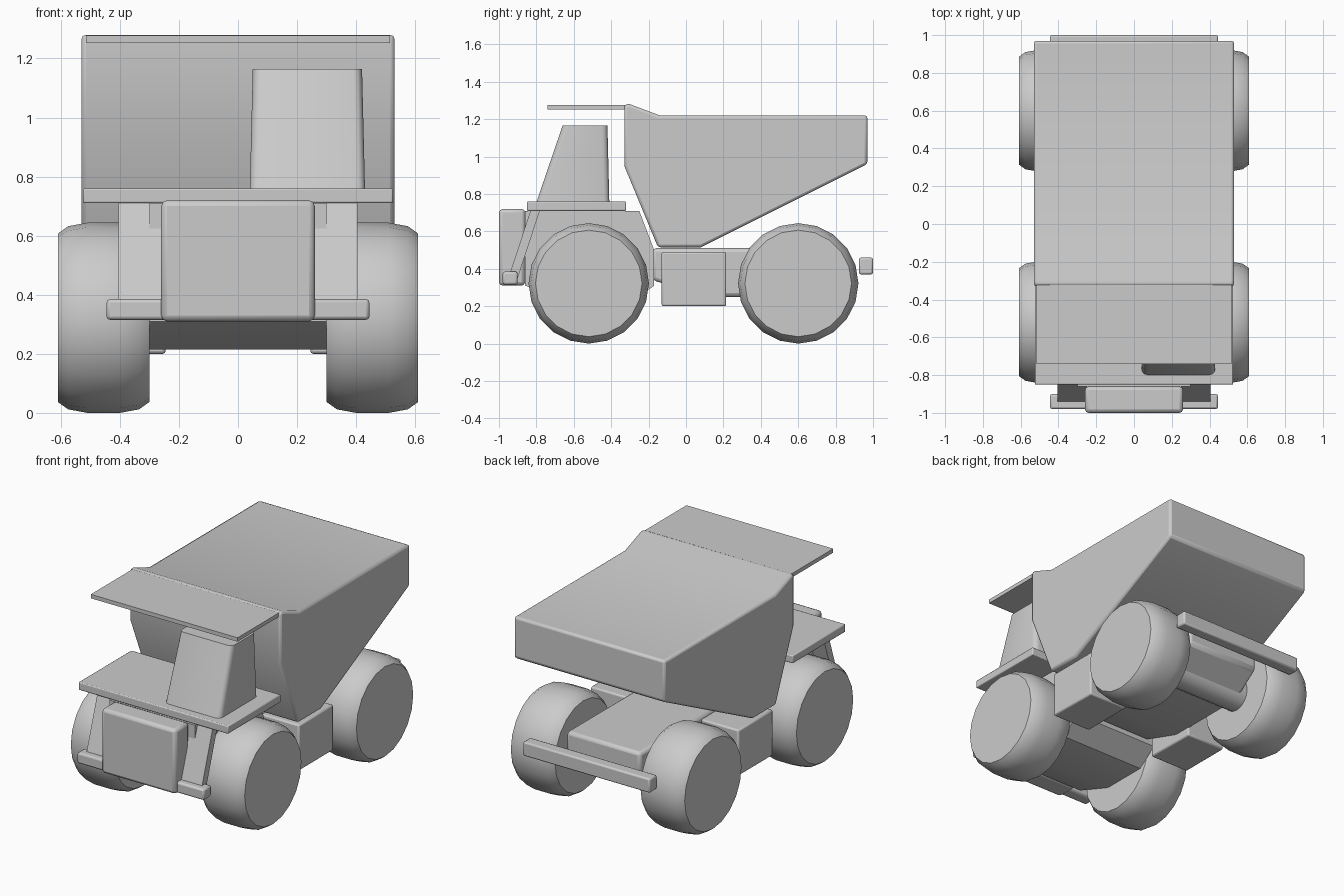
import bpy, bmesh, math
from mathutils import Vector

if "Cube" in bpy.data.objects:
    bpy.data.objects.remove(bpy.data.objects["Cube"])


def finish(name, bm, bevel=0.0, angle=35, segments=2):
    bmesh.ops.recalc_face_normals(bm, faces=bm.faces[:])
    me = bpy.data.meshes.new(name)
    bm.to_mesh(me)
    bm.free()
    ob = bpy.data.objects.new(name, me)
    bpy.context.collection.objects.link(ob)
    if bevel:
        m = ob.modifiers.new("bevel", 'BEVEL')
        m.width = bevel
        m.segments = segments
        m.limit_method = 'ANGLE'
    bpy.ops.object.select_all(action='DESELECT')
    ob.select_set(True)
    bpy.context.view_layer.objects.active = ob
    bpy.ops.object.shade_smooth_by_angle(angle=math.radians(angle))
    return ob


def extrude_x(name, profile, x0, x1, bevel=0.0):
    """Side profile of (y, z) points extruded from x0 to x1."""
    bm = bmesh.new()
    a = [bm.verts.new((x0, y, z)) for y, z in profile]
    b = [bm.verts.new((x1, y, z)) for y, z in profile]
    n = len(profile)
    bm.faces.new(a)
    bm.faces.new(b[::-1])
    for i in range(n):
        bm.faces.new((a[i], a[(i + 1) % n], b[(i + 1) % n], b[i]))
    return finish(name, bm, bevel)


def box(name, xs, ys, zs, bevel=0.0):
    (y0, y1), (z0, z1) = ys, zs
    return extrude_x(name, [(y0, z0), (y1, z0), (y1, z1), (y0, z1)], *xs, bevel)


def lathe_x(name, profile, y, z, sides):
    """Closed solid of revolution about an axis along x, from (x, radius) points."""
    bm = bmesh.new()
    rings = []
    for x, r in profile:
        rings.append([bm.verts.new((x, y + r * math.sin(2 * math.pi * i / sides),
                                    z + r * math.cos(2 * math.pi * i / sides)))
                      for i in range(sides)])
    for p, q in zip(rings, rings[1:]):
        for i in range(sides):
            j = (i + 1) % sides
            bm.faces.new((p[i], p[j], q[j], q[i]))
    bm.faces.new(rings[0])
    bm.faces.new(rings[-1])
    return finish(name, bm)


# Wheels and axles
tyre = [(0.30, 0.285), (0.335, 0.31), (0.40, 0.322), (0.51, 0.322), (0.575, 0.31), (0.61, 0.285)]
for end, y in (("front", -0.52), ("rear", 0.60)):
    for side, s in (("left", -1), ("right", 1)):
        lathe_x(f"{end}_{side}_wheel", [(s * x, r) for x, r in tyre], y, 0.322, 20)
    lathe_x(f"{end}_axle", [(-0.32, 0.10), (0.32, 0.10)], y, 0.32, 16)

# Dump bed, a solid hopper with a raised front lip
extrude_x("dump_bed", [(-0.33, 1.28), (-0.30, 1.28), (-0.14, 1.22), (0.97, 1.22), (0.97, 0.96),
                       (0.08, 0.515), (-0.15, 0.515), (-0.33, 0.95)], -0.53, 0.53, 0.015)
box("bed_canopy", (-0.515, 0.515), (-0.74, -0.31), (1.252, 1.277))

# Front body, deck and chassis
extrude_x("engine_body", [(-0.86, 0.71), (-0.25, 0.71), (-0.17, 0.50), (-0.17, 0.31),
                          (-0.30, 0.215), (-0.60, 0.215), (-0.86, 0.31)], -0.30, 0.30)
box("deck", (-0.525, 0.525), (-0.85, -0.32), (0.71, 0.76), 0.006)
extrude_x("chassis", [(-0.18, 0.51), (0.83, 0.51), (0.83, 0.38), (0.65, 0.25), (0.10, 0.25),
                      (-0.18, 0.34)], -0.26, 0.26, 0.02)

# Tapered cab on the right of the deck
bm = bmesh.new()
low = [(0.04, -0.80), (0.43, -0.80), (0.43, -0.41), (0.04, -0.41)]
top = [(0.05, -0.66), (0.42, -0.66), (0.42, -0.42), (0.05, -0.42)]
a = [bm.verts.new((x, y, 0.755)) for x, y in low]
b = [bm.verts.new((x, y, 1.165)) for x, y in top]
bm.faces.new(a)
bm.faces.new(b)
for i in range(4):
    bm.faces.new((a[i], a[(i + 1) % 4], b[(i + 1) % 4], b[i]))
uprights = [e for e in bm.edges if abs(e.verts[0].co.z - e.verts[1].co.z) > 0.2]
bmesh.ops.bevel(bm, geom=uprights, offset=0.03, segments=3, profile=0.5, affect='EDGES')
finish("cab", bm)

# Radiator and bumpers
box("radiator", (-0.26, 0.26), (-1.0, -0.86), (0.31, 0.72), 0.02)
box("front_bumper", (-0.445, 0.445), (-0.98, -0.90), (0.315, 0.385), 0.012)
box("rear_bumper", (-0.445, 0.445), (0.925, 1.0), (0.37, 0.46), 0.01)

# Sloped stair panels and side tanks
for side, s in (("left", -1), ("right", 1)):
    extrude_x(f"{side}_stair", [(-0.95, 0.35), (-0.90, 0.35), (-0.78, 0.715), (-0.83, 0.715)],
              s * 0.25, s * 0.405)
    box(f"{side}_tank", (s * 0.245, s * 0.52), (-0.13, 0.215), (0.20, 0.49), 0.01)
